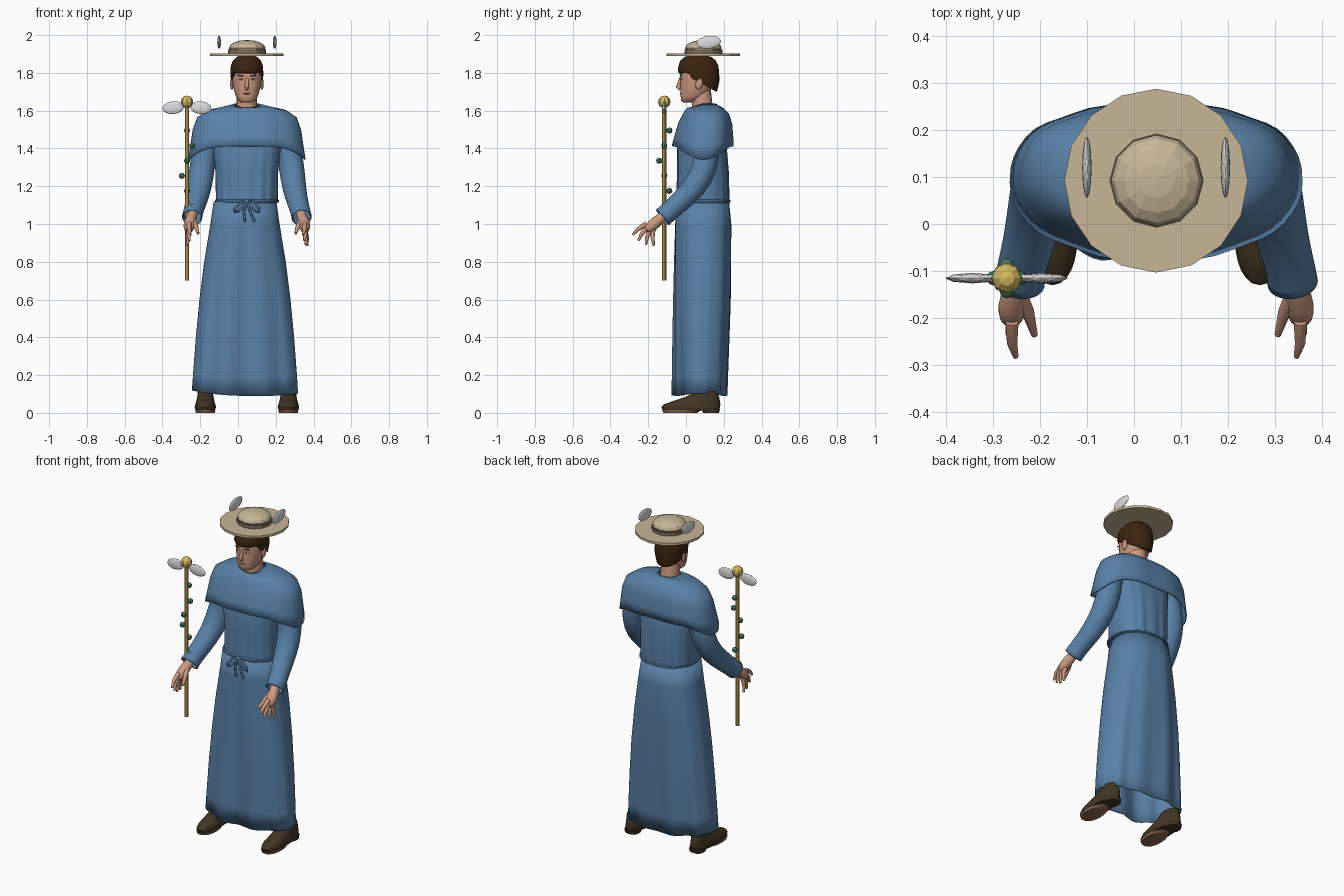
import bpy, bmesh
from math import sin, cos, pi, radians
from mathutils import Vector, Matrix

if "Cube" in bpy.data.objects:
    bpy.data.objects.remove(bpy.data.objects["Cube"])

MID = 0.047  # body centre line


def material(name, rgb):
    m = bpy.data.materials.new(name)
    m.use_nodes = True
    m.diffuse_color = (*rgb, 1)
    m.node_tree.nodes["Principled BSDF"].inputs["Base Color"].default_value = (*rgb, 1)
    return m


BLUE = material("blue cloth", (0.1, 0.22, 0.39))
STRAW = material("straw", (0.57, 0.465, 0.31))
BAND = material("hat band brown", (0.2, 0.155, 0.1))
SKIN = material("skin", (0.6, 0.32, 0.215))
HAIR = material("dark brown hair", (0.045, 0.018, 0.005))
SHOE = material("shoe leather", (0.055, 0.035, 0.016))
SOLE = material("tan sole", (0.25, 0.13, 0.08))
GOLD = material("gold", (0.65, 0.48, 0.12))
GREEN = material("green bead", (0.06, 0.2, 0.12))
WHITE = material("pale wing", (0.72, 0.72, 0.72))


def finish(name, bm, mat, smooth=True, thick=0, subdiv=0):
    bmesh.ops.recalc_face_normals(bm, faces=bm.faces)
    me = bpy.data.meshes.new(name)
    bm.to_mesh(me)
    bm.free()
    me.materials.append(mat)
    if smooth:
        me.shade_smooth()
        me.set_sharp_from_angle(angle=radians(50))
    ob = bpy.data.objects.new(name, me)
    bpy.context.collection.objects.link(ob)
    if subdiv:
        sub = ob.modifiers.new("round", "SUBSURF")
        sub.levels = sub.render_levels = subdiv
    if thick:
        sol = ob.modifiers.new("cloth", "SOLIDIFY")
        sol.thickness = thick
        sol.offset = 0
    return ob


def bridge(bm, rings, caps):
    n = len(rings[0])
    for a, b in zip(rings, rings[1:]):
        for i in range(n):
            bm.faces.new((a[i], a[(i + 1) % n], b[(i + 1) % n], b[i]))
    if caps:
        bm.faces.new(rings[0])
        bm.faces.new(rings[-1])


def loft(name, mat, rows, x=MID, n=48, power=2.0, front_power=None, fold=None, drop=None,
         caps=True, **kw):
    """Stack of oval rings; each row is z, half width, front y, back y. Folds push along y."""
    bm = bmesh.new()
    rings = []
    for k, (z, rx, front, back) in enumerate(rows):
        t = k / (len(rows) - 1)
        ring = []
        for i in range(n):
            a = 2 * pi * i / n
            c, s = cos(a), sin(a)
            p = front_power if front_power and s < 0 else power
            c = abs(c) ** (2 / p) * (1 if c > 0 else -1)
            s = abs(s) ** (2 / p) * (1 if s > 0 else -1)
            f = 1 + (fold(a, t) if fold else 0)
            d = drop(a, t) if drop else 0
            ring.append(bm.verts.new((x + rx * c, (front + back) / 2 + (back - front) / 2 * s * f, z - d)))
        rings.append(ring)
    bridge(bm, rings, caps)
    return finish(name, bm, mat, **kw)


def tube(name, mat, path, side=1, n=12, caps=True, **kw):
    """Sweep along points x, y, z, radius, with x measured from the centre line."""
    pts = [Vector((MID + side * p[0], p[1], p[2])) for p in path]
    bm = bmesh.new()
    rings = []
    for k, p in enumerate(pts):
        t = (pts[min(k + 1, len(pts) - 1)] - pts[max(k - 1, 0)]).normalized()
        u = t.cross(Vector((1, 0, 0))).normalized()
        v = t.cross(u)
        r = path[k][3]
        rings.append([bm.verts.new(p + r * (cos(2 * pi * i / n) * u + sin(2 * pi * i / n) * v))
                      for i in range(n)])
    bridge(bm, rings, caps)
    return finish(name, bm, mat, **kw)


def ball(name, mat, loc, size, u=12, v=8, tilt=0, axis="X", smooth=True):
    bm = bmesh.new()
    mtx = Matrix.Translation(loc) @ Matrix.Rotation(tilt, 4, axis) @ Matrix.Diagonal((*size, 1))
    bmesh.ops.create_uvsphere(bm, u_segments=u, v_segments=v, radius=1, matrix=mtx)
    return finish(name, bm, mat, smooth)


def disc(name, mat, loc, radius, height, sides):
    bm = bmesh.new()
    bmesh.ops.create_cone(bm, cap_ends=True, segments=sides, radius1=radius, radius2=radius,
                          depth=height, matrix=Matrix.Translation(loc))
    return finish(name, bm, mat, smooth=False)


# Robe: skirt with deepening folds and a front seam, torso, shoulder cape
def skirt_fold(a, t):
    seam = -0.04 if abs(a - 1.5 * pi) < 0.03 else 0
    tuck = 0.2 * max(0, cos(a + pi / 4)) ** 4  # front left corner hangs further in
    return t * (0.06 * cos(10 * a) + 0.035 * cos(7 * a + 1) - 0.03 - tuck) + seam


loft("robe_skirt", BLUE, [(1.12, .163, -.05, .225), (1.0, .18, -.057, .238), (.8, .213, -.063, .238),
     (.6, .238, -.067, .235), (.4, .257, -.07, .228), (.2, .272, -.072, .22), (.1, .278, -.073, .216)],
     x=MID - .01, n=96, power=2.4, fold=skirt_fold, caps=False, thick=.006,
     drop=lambda a, t: t ** 6 * (.02 * sin(a) ** 2 + .008 * cos(a) - .01))
loft("robe_torso", BLUE, [(1.11, .163, -.05, .225), (1.18, .165, -.047, .226), (1.28, .166, -.045, .224),
     (1.4, .18, -.045, .215), (1.52, .19, -.01, .19), (1.56, .18, .02, .16)], n=96, power=2.5,
     fold=lambda a, t: (1 - t) * .03 * cos(16 * a))
loft("shoulder_cape", BLUE, [(1.634, .062, .022, .155), (1.623, .11, .01, .175), (1.608, .205, 0, .2),
     (1.58, .26, -.016, .226), (1.53, .283, -.04, .242), (1.46, .296, -.061, .248),
     (1.412, .307, -.074, .25)], power=2.5, front_power=2.1, caps=False, thick=.008,
     drop=lambda a, t: t ** 2 * .07 * cos(a) ** 4 + (1 - t) ** 4 * .022 * max(0, -sin(a)),
     fold=lambda a, t: t * .02 * cos(10 * a))

# Rope belt with bow
loft("rope_belt", BLUE, [(1.112, .162, -.05, .226), (1.116, .17, -.061, .235),
     (1.126, .17, -.061, .235), (1.13, .162, -.05, .226)], power=2.4, caps=False)
ball("belt_knot", BLUE, (MID, -.066, 1.12), (.013, .01, .012))
for side in (1, -1):
    tube("belt_loop", BLUE, [(0, -.066, 1.122, .006), (.03, -.072, 1.118, .006), (.066, -.075, 1.08, .006),
         (.064, -.076, 1.06, .006), (.045, -.076, 1.068, .006), (.004, -.068, 1.114, .006)], side, n=8)
    tube("belt_tail", BLUE, [(0, -.066, 1.115, .006), (.016, -.073, 1.07, .006),
         (.01 + .03 * (side > 0), -.074, 1.012, .006)], side, n=8)

# Arms, hands and shoes
for side, word in ((1, "left"), (-1, "right")):
    tube(word + "_sleeve", BLUE, [(.19, .11, 1.54, .06), (.222, .112, 1.4, .065), (.238, .1, 1.29, .066),
         (.25, .045, 1.19, .062), (.27, -.04, 1.11, .053), (.286, -.095, 1.06, .05),
         (.29, -.125, 1.035, .052)], side, n=16, caps=False, subdiv=1, thick=.006)
    tube(word + "_palm", SKIN, [(.28, -.07, 1.08, .026), (.291, -.13, 1.035, .027), (.303, -.16, 1.008, .032),
         (.307, -.19, .982, .031), (.308, -.212, .962, .02)], side, subdiv=1)
    for y, z, x in ((-.282, .943, .298), (-.252, .912, .304), (-.212, .89, .312), (-.17, .885, .32)):
        base = Vector((.306, -.19 + (y + .22) * .3, .985 + (z - .91) * .5))
        mid = base.lerp(Vector((x, y, z)), .55) + Vector((.004, -.005, .004))
        tube(word + "_finger", SKIN, [(*base, .014), (*mid, .011), (x, y, z, .006)], side, n=8)
    tube(word + "_thumb", SKIN, [(.295, -.14, 1.03, .018), (.273, -.185, .995, .014),
         (.258, -.236, .95, .007)], side, n=8)
    fx = MID + side * .22
    loft(word + "_shoe", SHOE, [(.012, .05, -.122, .172), (.03, .057, -.13, .18), (.045, .053, -.118, .182),
         (.062, .048, -.07, .18), (.085, .043, 0, .175), (.112, .04, .045, .165)],
         x=fx, n=24, power=2.3)
    loft(word + "_sole", SOLE, [(0, .05, -.12, .06), (.014, .053, -.127, .08)], x=fx, n=24, power=2.3)
    loft(word + "_heel", SHOE, [(0, .042, .09, .175), (.02, .044, .085, .18)], x=fx, n=16, power=2.6)

# Neck and head
tube("neck", SKIN, [(0, .09, 1.58, .06), (0, .085, 1.64, .054), (0, .075, 1.72, .055)], n=20)
loft("head", SKIN, [(1.643, .024, -.014, .03), (1.652, .043, -.026, .06), (1.675, .058, -.028, .1),
     (1.7, .066, -.03, .125), (1.74, .075, -.031, .145), (1.77, .078, -.029, .152),
     (1.81, .079, -.034, .158), (1.85, .068, -.015, .14), (1.875, .03, .02, .1)], n=32, power=2.2)
tube("nose", SKIN, [(0, -.026, 1.777, .007), (0, -.037, 1.745, .009), (0, -.041, 1.727, .013),
     (0, -.028, 1.713, .009)], n=10)
ball("lips", SOLE, (MID, -.028, 1.69), (.02, .005, .004))
for side, word in ((1, "left"), (-1, "right")):
    ball(word + "_ear", SKIN, (MID + side * .079, .07, 1.742), (.01, .019, .032), tilt=-.2)
    ball(word + "_eye", WHITE, (MID + side * .032, -.0255, 1.766), (.012, .006, .005))
    ball(word + "_iris", HAIR, (MID + side * .032, -.029, 1.766), (.004, .0035, .004))
    ball(word + "_brow", HAIR, (MID + side * .034, -.028, 1.785), (.019, .006, .0025), tilt=side * -.1, axis="Y")


def hairline(a, t):
    return max(0, (t - .6) / .4) * (.05 + .055 * sin(a) if sin(a) > -.4 else -.006 * sin(a))


loft("hair", HAIR, [(1.894, .03, .025, .105), (1.884, .055, -.01, .135), (1.865, .074, -.03, .158),
     (1.838, .085, -.04, .172), (1.815, .088, -.043, .178), (1.803, .082, -.037, .164)],
     n=40, power=2.2, drop=hairline)

# Straw hat with a dark band and a pair of small wings
disc("hat_brim", STRAW, (MID, .092, 1.896), .195, .014, 16)
disc("hat_band", BAND, (MID + .001, .092, 1.91), .1, .026, 12)
ball("hat_crown", STRAW, (MID + .001, .092, 1.932), (.097, .097, .042), smooth=False)
for x in (-.1, .194):
    ball("hat_wing", WHITE, (x, .12, 1.962), (.01, .066, .034), tilt=.12, smooth=False)

# Winged staff with beads spiralling round it
SX, SY = -.27, -.115
disc("staff_rod", GOLD, (SX, SY, 1.17), .011, .94, 8)
ball("staff_knob", GOLD, (SX, SY, 1.647), (.033, .033, .033), u=8, v=6, smooth=False)
for side in (1, -1):
    ball("staff_wing", WHITE, (SX + side * .073, SY, 1.616), (.058, .011, .034),
         u=8, v=6, tilt=side * .1, axis="Y", smooth=False)
for i in range(6):
    a = pi / 2 - i * pi / 2
    ball("staff_bead", GREEN, (SX + .027 * cos(a), SY + .027 * sin(a), 1.495 - .08 * i),
         (.016, .016, .016), u=8, v=6, smooth=False)
